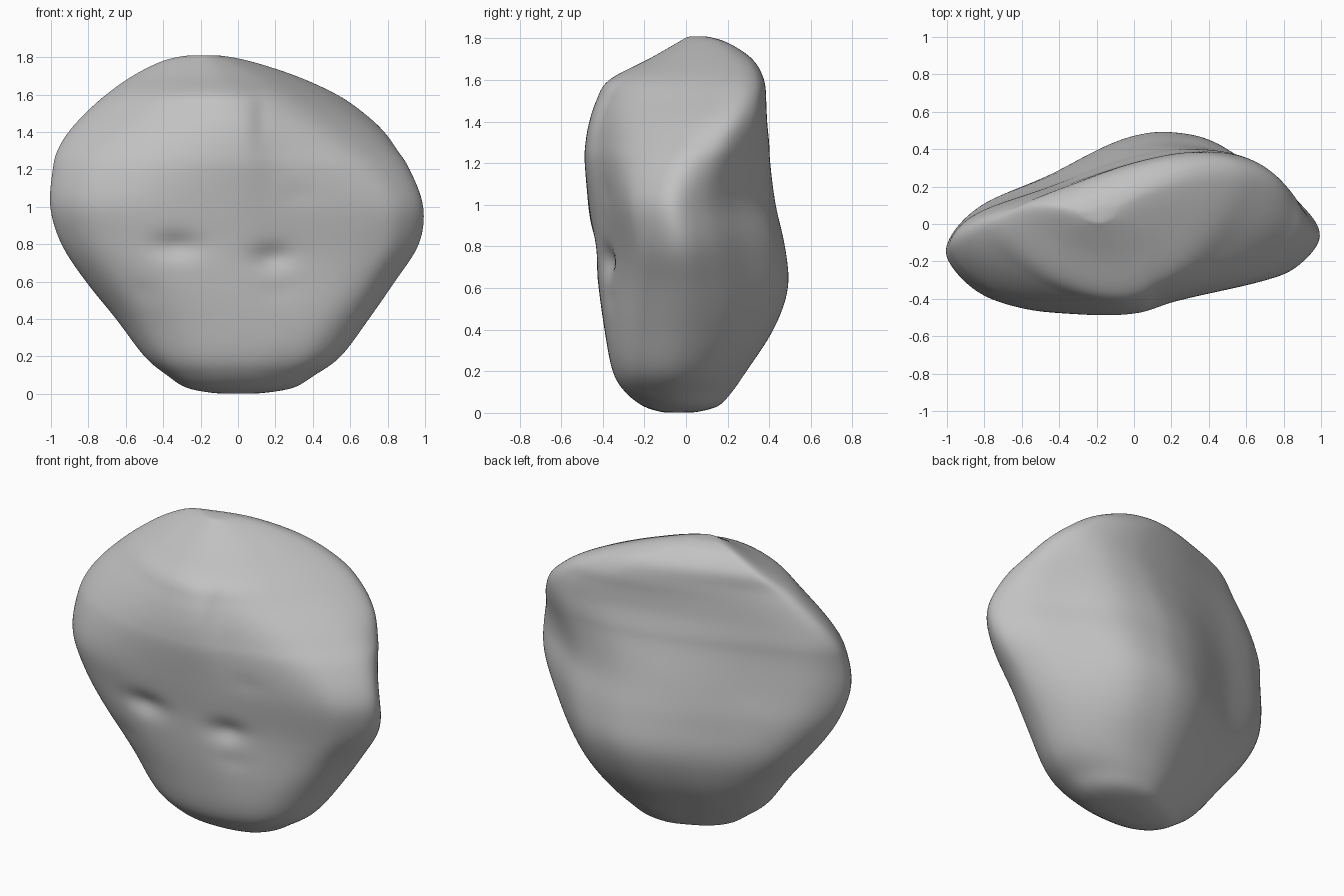
import bpy
import bmesh
from math import exp
from mathutils import Vector

default_cube = bpy.data.objects.get("Cube")
if default_cube:
    bpy.data.objects.remove(default_cube, do_unlink=True)

# Outlines from the left-hand tip, around the front, and back along the rear
WAIST = [(-1, -.1), (-.96, -.25), (-.8, -.4), (-.55, -.48), (-.3, -.49), (0, -.47),
         (.3, -.4), (.7, -.31), (.88, -.23), (1, -.06), (.9, .11), (.7, .27),
         (.45, .44), (.2, .49), (0, .47), (-.2, .4), (-.5, .25), (-.85, .1)]
CROWN = [(-1, .05), (-.97, -.07), (-.8, -.22), (-.54, -.37), (-.22, -.47), (.06, -.49),
         (.3, -.42), (.54, -.29), (.76, -.08), (.92, .13), (1, .32), (.93, .43),
         (.76, .48), (.54, .49), (.3, .46), (-.02, .39), (-.43, .27), (-.84, .14)]
BASE = [(-1, -.05), (-.95, -.21), (-.8, -.35), (-.55, -.45), (-.28, -.49), (.05, -.49),
        (.36, -.46), (.68, -.38), (.9, -.23), (1, -.04), (.94, .16), (.76, .33),
        (.5, .45), (.2, .49), (-.06, .47), (-.33, .39), (-.62, .28), (-.88, .12)]

# Levels: height, left-hand edge, right-hand edge, front edge, back edge
LEVELS = [(0, -.1, .1, -.1, .03), (.03, -.27, .29, -.2, .15), (.1, -.38, .41, -.29, .22),
          (.2, -.5, .55, -.35, .29), (.4, -.65, .7, -.39, .42), (.6, -.81, .84, -.42, .49),
          (.8, -.94, .97, -.44, .475), (1, -1, .995, -.47, .43), (1.2, -.985, .94, -.49, .405),
          (1.3, -.96, .88, -.485, .4), (1.4, -.9, .8, -.465, .39), (1.5, -.81, .68, -.43, .385),
          (1.6, -.7, .53, -.37, .375), (1.7, -.56, .31, -.18, .32),
          (1.78, -.4, .06, -.04, .2), (1.81, -.27, -.1, .01, .1)]

# Hollows and small lumps on the front: x, z, width, height, depth
DENTS = [(-.33, .79, .12, .05, .045), (.18, .73, .09, .05, .05), (.33, 1.06, .06, .03, .012),
         (.12, 1.45, .035, .14, .015), (.22, .55, .08, .03, .01), (-.5, .55, .08, .04, .008)]


def smooth_points(points, steps, closed):
    """Run a smooth spline through points of any dimension."""
    pts = [Vector(p) for p in points]
    n = len(pts)
    result = []
    for i in range(n if closed else n - 1):
        if closed:
            a, b, c, d = (pts[(i + k) % n] for k in (-1, 0, 1, 2))
        else:
            a, b, c, d = (pts[min(max(i + k, 0), n - 1)] for k in (-1, 0, 1, 2))
        for s in range(steps):
            t = s / steps
            result.append(b + (c - a) * t / 2
                          + (a * 2 - b * 5 + c * 4 - d) * t * t / 2
                          + (b * 3 - a - c * 3 + d) * t * t * t / 2)
    if not closed:
        result.append(pts[-1])
    return result


def ease(value, start, end):
    """Smooth ramp from nought at start to one at end."""
    t = min(max((value - start) / (end - start), 0), 1)
    return t * t * (3 - 2 * t)


def front_offset(x, z):
    """Inward push of the front face: hollows and the step beside the crease."""
    push = sum(depth * exp(-((x - cx) / w) ** 2 - ((z - cz) / h) ** 2)
               for cx, cz, w, h, depth in DENTS)
    step = ease(x, .06, .2)
    return push + .02 * step * exp(-((z - 1.35) / .25) ** 2) * exp(-(x / .6) ** 2)


def build_boulder(material):
    bm = bmesh.new()
    waist, crown, base = (smooth_points(o, 10, True) for o in (WAIST, CROWN, BASE))
    rings = []
    for z, left, right, front, back in smooth_points(LEVELS, 8, False):
        # The outline changes from base to waist to crown with height
        up, down = ease(z, .95, 1.6), ease(z, .8, .2)
        ring = []
        for w, c, b in zip(waist, crown, base):
            u, v = w + (c - w) * up + (b - w) * down
            x = (left + right) / 2 + u * (right - left) / 2
            y = (front + back) / 2 + v / .49 * (back - front) / 2
            if v < 0:
                y += front_offset(x, z) * min(1, -v / .3)
            ring.append(bm.verts.new((x, y, z)))
        rings.append(ring)
    # Skin between neighbouring rings
    for low, high in zip(rings, rings[1:]):
        for i in range(len(low)):
            j = (i + 1) % len(low)
            bm.faces.new((low[i], low[j], high[j], high[i]))
    # Close the base and the crown
    for ring, rise in ((rings[0], 0), (rings[-1], .006)):
        centre = sum((v.co for v in ring), Vector((0, 0, 0))) / len(ring)
        tip = bm.verts.new(centre + Vector((0, 0, rise)))
        for i in range(len(ring)):
            bm.faces.new((ring[i], ring[(i + 1) % len(ring)], tip))
    bmesh.ops.recalc_face_normals(bm, faces=bm.faces)
    # Soften the spline ripples
    for _ in range(6):
        bmesh.ops.smooth_vert(bm, verts=bm.verts, factor=.5,
                              use_axis_x=True, use_axis_y=True, use_axis_z=True)
    mesh = bpy.data.meshes.new("boulder")
    bm.to_mesh(mesh)
    bm.free()
    mesh.materials.append(material)
    for face in mesh.polygons:
        face.use_smooth = True
    boulder = bpy.data.objects.new("boulder", mesh)
    bpy.context.collection.objects.link(boulder)


# Stone colour
stone = bpy.data.materials.new("stone grey")
stone.use_nodes = True
stone.diffuse_color = (.54, .54, .54, 1)
stone.node_tree.nodes["Principled BSDF"].inputs["Base Color"].default_value = stone.diffuse_color

build_boulder(stone)
